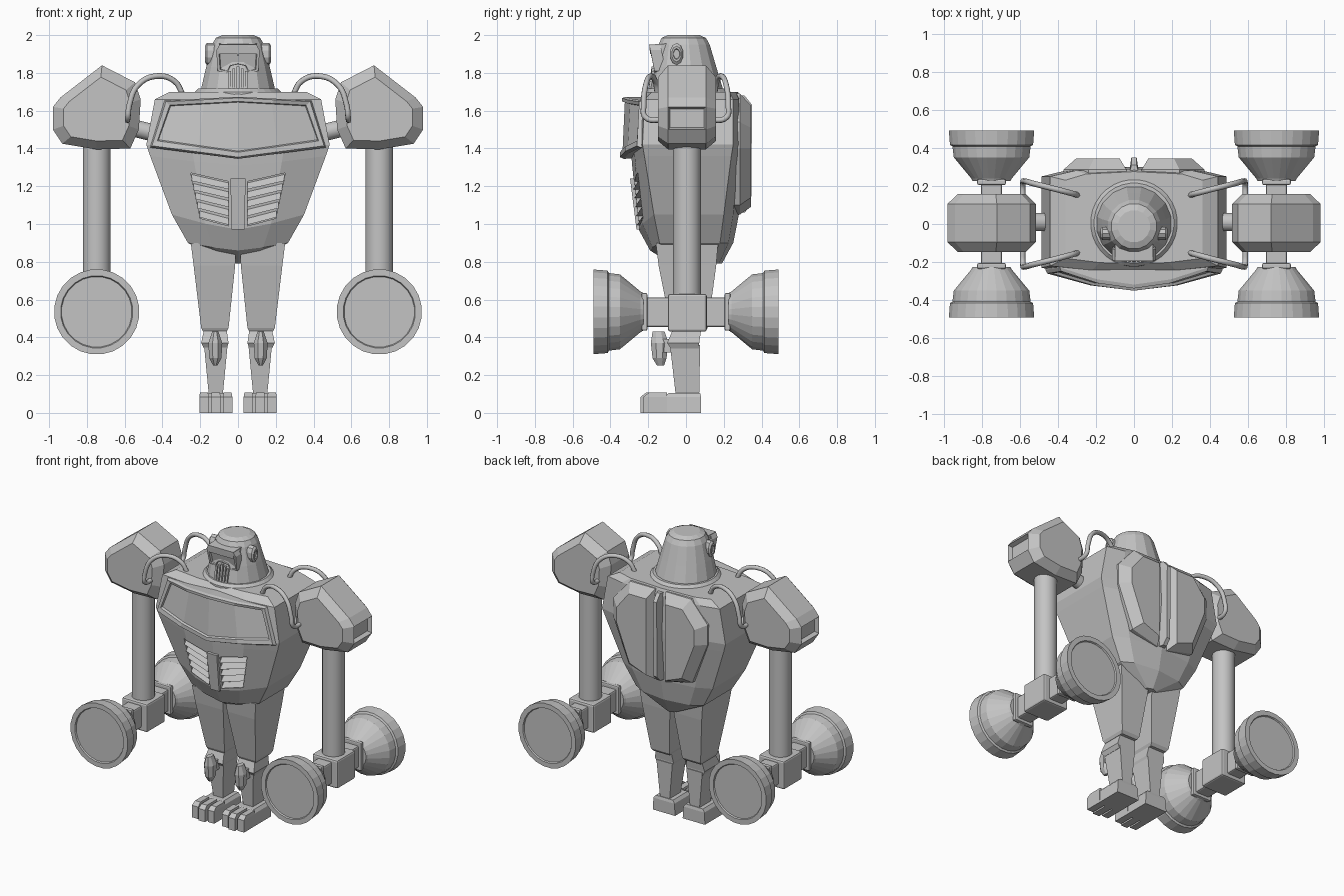
import bpy, bmesh, math
from mathutils import Vector

if "Cube" in bpy.data.objects:
    bpy.data.objects.remove(bpy.data.objects["Cube"])

grey = bpy.data.materials.new("light_grey")
grey.diffuse_color = (0.55, 0.55, 0.55, 1)
grey.use_nodes = True
grey.node_tree.nodes["Principled BSDF"].inputs["Base Color"].default_value = grey.diffuse_color


def loft(name, rings, smooth=False):
    """Skin a row of equal-length point loops and cap both ends with strips."""
    bm = bmesh.new()
    loops = [[bm.verts.new(p) for p in r] for r in rings]
    n = len(loops[0])
    for a, b in zip(loops, loops[1:]):
        for i in range(n):
            bm.faces.new((a[i], a[(i + 1) % n], b[(i + 1) % n], b[i]))
    for r in (loops[0], loops[-1]):
        for i in range((n - 1) // 2):
            ids = list(dict.fromkeys((i, i + 1, n - 2 - i, n - 1 - i)))
            bm.faces.new([r[k] for k in ids])
    bmesh.ops.recalc_face_normals(bm, faces=bm.faces)
    return finish(name, bm, smooth)


def finish(name, bm, smooth=False):
    me = bpy.data.meshes.new(name)
    bm.to_mesh(me)
    bm.free()
    me.materials.append(grey)
    ob = bpy.data.objects.new(name, me)
    bpy.context.collection.objects.link(ob)
    if smooth:
        bpy.ops.object.select_all(action='DESELECT')
        ob.select_set(True)
        bpy.context.view_layer.objects.active = ob
        bpy.ops.object.shade_smooth_by_angle(angle=math.radians(40))
    return ob


def circle(c, r, axis, n=24, r2=None):
    """Loop of points around an axis; r2 gives an ellipse."""
    r2 = r if r2 is None else r2
    out = []
    for i in range(n):
        a = 2 * math.pi * (i + 0.5) / n
        u, v = r * math.cos(a), r2 * math.sin(a)
        d = {'x': (0, u, v), 'y': (u, 0, v), 'z': (u, v, 0)}[axis]
        out.append(tuple(p + q for p, q in zip(c, d)))
    return out


def rect(x0, x1, y0, y1, z):
    return [(x0, y0, z), (x1, y0, z), (x1, y1, z), (x0, y1, z)]


def box(name, x0, x1, y0, y1, z0, z1, bevel=0):
    ob = loft(name, [rect(x0, x1, y0, y1, z0), rect(x0, x1, y0, y1, z1)])
    if bevel:
        m = ob.modifiers.new("bevel", 'BEVEL')
        m.width, m.segments = bevel, 2
    return ob


def lerp(a, b, t):
    return Vector(a).lerp(Vector(b), t)


# Torso: ten-sided sections, (z, front drop, half width, y front side/centre, y back side/centre)
def section(z, drop, w, yf, yfc, yb, ybc):
    ym, zm = yf + 0.75 * (yfc - yf), z - 0.6 * drop
    half = [(0.5 * w, ym, zm), (w, yf, z), (w, yb, z), (0.7 * w, (yb + ybc) / 2 + .01, z)]
    return ([(0, yfc, z - drop)] + half + [(0, ybc, z)]
            + [(-x, y, q) for x, y, q in reversed(half)])


torso = loft("torso", [section(*s) for s in (
    (0.79, 0, .05, -.06, -.08, .14, .19), (.90, .04, .265, -.14, -.19, .18, .25),
    (1.05, .08, .35, -.17, -.25, .2, .28), (1.36, .05, .465, -.22, -.285, .24, .3),
    (1.42, .05, .485, -.23, -.29, .25, .3), (1.66, 0, .44, -.22, -.25, .25, .29),
    (1.70, 0, .36, -.18, -.21, .23, .275))])

# Belly vents: cut recess with tilted slats inside
for s in (1, -1):
    ti, to, bi, bo = (s * .05, -.275, 1.225), (s * .25, -.25, 1.27), (s * .05, -.25, .99), (s * .2, -.225, 1.03)
    deep = [(x, y + .03, z) for x, y, z in (ti, to, bo, bi)]
    cutter = loft("vent_cutter", [[(x, -.4, z) for x, y, z in deep], deep])
    m = torso.modifiers.new("vent", 'BOOLEAN')
    m.operation, m.solver, m.object = 'DIFFERENCE', 'EXACT', cutter
    dg = bpy.context.evaluated_depsgraph_get()
    cut_mesh = bpy.data.meshes.new_from_object(torso.evaluated_get(dg))
    torso.modifiers.clear()
    torso.data = cut_mesh
    bpy.data.objects.remove(cutter)
    for k in range(5):
        t = (k + .5) / 5
        loft("vent_slat", [[tuple(e + Vector((0, dy, dz))) for dy, dz in
                            ((.035, -.018), (-.006, -.018), (.022, .016), (.035, .016))]
                           for e in (lerp(ti, bi, t), lerp(to, bo, t))])
loft("vent_centre_bar", [rect(-.035, .035, -.262, -.2, .97), rect(-.04, .04, -.296, -.2, 1.24)])


# Chest window: bowed box with a recessed pane
def pane(inset, push, back=None):
    ts = (-1, -.5, 0, .5, 1)
    y = lambda t: back if back is not None else -.35 + .09 * abs(t) ** 1.7 + push
    low = [((.46 - 1.1 * inset) * t, y(t), 1.41 - .06 * (1 - abs(t)) + inset) for t in ts]
    top = [((.385 - .8 * inset) * t, y(t) + .012, 1.65 + .02 * (1 - abs(t)) - inset * .7) for t in ts]
    return low + top[::-1]


loft("chest_window", [pane(0, 0, -.19), pane(-.005, .02), pane(.004, 0), pane(.03, 0), pane(.036, .014)])

# Back plate halves with a ridge in the groove between them
for s in (1, -1):
    outer = ((.04, 1.69), (.24, 1.69), (.37, 1.54), (.37, 1.4), (.25, 1.1), (.04, 1.05))
    inner = ((.075, 1.63), (.21, 1.63), (.305, 1.51), (.305, 1.4), (.205, 1.14), (.075, 1.09))
    loft("back_plate", [[(s * x, .2, z) for x, z in outer], [(s * x, .285, z) for x, z in outer],
                        [(s * x, .343, z) for x, z in inner]])
loft("back_ridge", [[(-.028, .25, z), (-.014, y, z), (.014, y, z), (.028, .25, z)]
                    for z, y in ((1.06, .31), (1.1, .345), (1.63, .35), (1.68, .31))])

# Collar and head, flattened at the front
loft("collar", [circle((0, .005, z), r, 'z', 32) for z, r in ((1.66, .23), (1.70, .228), (1.718, .21))])
head = []
for z, r, cy, flat in ((1.69, .205, 0, -.2), (1.72, .198, 0, -.19), (1.83, .172, -.008, -.165),
                       (1.95, .14, -.012, -.145), (1.985, .12, -.012, -.13), (2.0, .085, -.012, -.1)):
    head.append([(x, max(y, flat), q) for x, y, q in circle((0, cy, z), r, 'z', 16)])
loft("head", head)

# Face: visor frame with a dipped brow, and a barred mouth
def visor(k, push):
    half = [(0, 1.895), (.03, 1.93), (.06, 1.945), (.1, 1.945), (.115, 1.92), (.108, 1.81),
            (.06, 1.8), (.045, 1.835), (0, 1.845)]
    loop = half + [(-x, z) for x, z in reversed(half[1:-1])]
    return [(x * k, -.165 - .03 * (z - 1.8) / .15 + push, 1.875 + (z - 1.875) * k) for x, z in loop]


# brow cap behind the visor, then the eye area
loft("visor", [visor(1, .06), visor(1, 0), visor(.88, 0), visor(.84, .015)])
loft("brow", [[(-.1, -.19, 1.9), (.1, -.19, 1.9), (.1, -.1, 1.9), (-.1, -.1, 1.9)],
              [(-.1, -.195, 1.95), (.1, -.195, 1.95), (.1, -.1, 1.955), (-.1, -.1, 1.955)]])
for k in range(-2, 3):
    h = 1.835 - .012 * abs(k)
    loft("mouth_bar", [rect(k * .022 - .007, k * .022 + .007, -.2, -.13, 1.705),
                       rect(k * .022 - .007, k * .022 + .007, -.182, -.13, h)])

for s in (1, -1):
    # Ear
    loft("ear", [circle((s * x, -.05, 1.9), r, 'x', 10, r * 1.6) for x, r in
                 ((.1, .036), (.165, .036), (.176, .026), (.176, .018), (.168, .016))])

    # Shoulder: faceted hull around a profile
    prof = ((.72, 1.84), (.94, 1.67), (.98, 1.62), (.98, 1.5), (.93, 1.425), (.75, 1.395),
            (.57, 1.40), (.525, 1.5), (.515, 1.66), (.545, 1.75))
    bm = bmesh.new()
    for x, z in prof:
        for y in (-1, 1):
            bm.verts.new((s * x, .005 + y * .1, z))
            bm.verts.new((s * (.745 + (x - .745) * .76), .005 + y * .153, 1.58 + (z - 1.58) * .76))
    res = bmesh.ops.convex_hull(bm, input=bm.verts)
    bmesh.ops.dissolve_limit(bm, angle_limit=math.radians(3), verts=bm.verts, edges=bm.edges)
    end = max(bm.faces, key=lambda f: f.calc_center_median().x * s)
    bmesh.ops.inset_region(bm, faces=[end], thickness=.014)
    bmesh.ops.translate(bm, vec=(-s * .03, 0, 0), verts=end.verts)
    bmesh.ops.recalc_face_normals(bm, faces=bm.faces)
    finish("shoulder", bm)
    loft("shoulder_joint", [circle((s * x, .01, z), .048, 'x', 16) for x, z in ((.42, 1.475), (.56, 1.51))], True)

    # Hoses from torso to shoulder, front and back
    for f in (1, -1):
        cu = bpy.data.curves.new("hose", 'CURVE')
        cu.dimensions, cu.bevel_depth, cu.bevel_resolution = '3D', .015, 2
        cu.resolution_u, cu.use_fill_caps = 6, True
        pts = ((.29, .15, 1.68), (.335, .163, 1.755), (.43, .188, 1.783), (.53, .213, 1.735),
               (.575, .224, 1.63), (.583, .215, 1.565), (.585, .12, 1.55))
        sp = cu.splines.new('BEZIER')
        sp.bezier_points.add(len(pts) - 1)
        for b, (x, y, z) in zip(sp.bezier_points, pts):
            b.co = (s * x, f * y, z)
            b.handle_left_type = b.handle_right_type = 'AUTO'
        cu.materials.append(grey)
        bpy.context.collection.objects.link(bpy.data.objects.new("hose", cu))

    # Arm with a cross shaft and a wheel at each end
    ax, az = s * .748, .535
    loft("arm", [circle((ax, .005, z), .074, 'z', 24) for z in (.6, 1.43)], True)
    box("arm_block", ax - .1, ax + .1, -.095, .11, .43, .63, .012)
    for f in (1, -1):
        box("axle", ax - .055, ax + .055, *sorted((f * .08, f * .22)), .455, .61, .01)
        box("axle_flange", ax - .075, ax + .075, *sorted((f * .205, f * .235)), .435, .635, .008)
        loft("wheel", [circle((ax, f * y, az), r, 'y', 24) for y, r in (
            (.225, .1), (.24, .108), (.35, .2), (.408, .207), (.415, .22), (.49, .226),
            (.49, .192), (.481, .187))])

    # Thigh, knee and shin
    X = lambda a, b: sorted((s * a, s * b))
    loft("thigh", [rect(*X(.01, .25), -.16, .17, .9), rect(*X(.015, .235), -.145, .16, .78),
                   rect(*X(.05, .195), -.08, .115, .45), rect(*X(.06, .185), -.07, .1, .43)])
    loft("knee", [rect(*X(.06, .18), -.07, .08, .44), rect(*X(.05, .195), -.1, .07, .37),
                  rect(*X(.06, .18), -.08, .07, .34)])
    loft("shin", [rect(*X(.055, .18), -.085, .075, .36), rect(*X(.08, .155), -.055, .07, .1)])
    loft("kneecap", [circle((s * .12, y, z), a, 'z', 8, b) for z, a, b, y in (
        (.25, .012, .02, -.135), (.29, .035, .04, -.14), (.37, .04, .05, -.14), (.43, .018, .035, -.145))])
    box("knee_link", *X(.09, .15), -.13, -.05, .32, .39)

    # Foot with three toes
    loft("foot", [rect(*X(.03, .205), -.12, .08, 0), rect(*X(.035, .2), -.12, .08, .085),
                  rect(*X(.05, .185), -.09, .075, .105)])
    for a, b, front in ((.03, .08, -.225), (.092, .143, -.24), (.155, .205, -.225)):
        loft("toe", [rect(*X(a, b), front, -.1, 0), rect(*X(a, b), front, -.1, .085),
                     rect(*X(a + .004, b - .004), front + .03, -.1, .108)])
